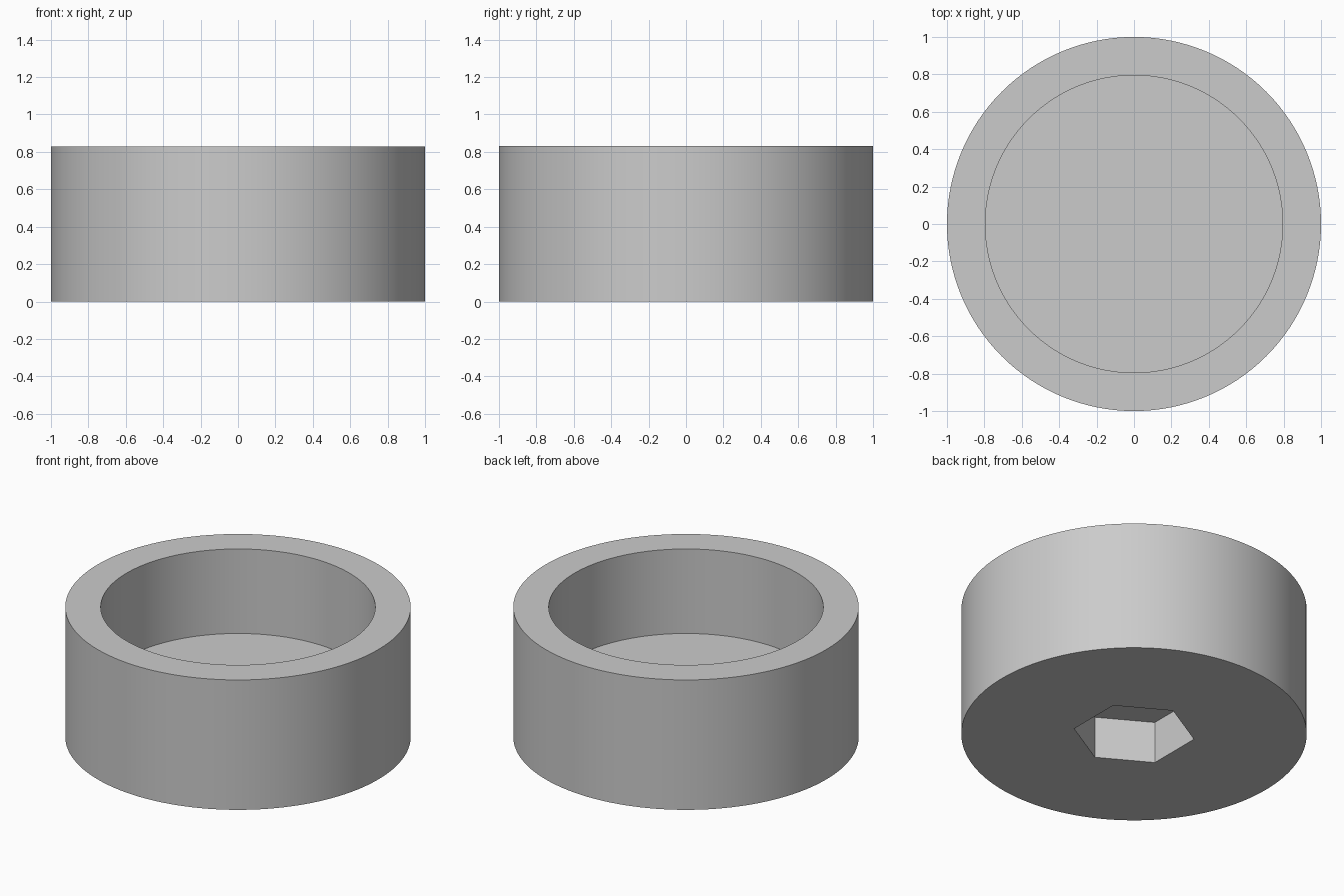
import bpy
import math

HEIGHT, FLOOR, HEX_DEPTH = 0.83, 0.29, 0.268

if "Cube" in bpy.data.objects:
    bpy.data.objects.remove(bpy.data.objects["Cube"], do_unlink=True)

# Single plain grey
grey = bpy.data.materials.new("plain_grey")
grey.use_nodes = True
colour = (0.6, 0.6, 0.6, 1)
grey.diffuse_color = colour
grey.node_tree.nodes["Principled BSDF"].inputs["Base Color"].default_value = colour


def prism(name, sides, radius, bottom, top, turn=0):
    """Upright prism between two heights."""
    bpy.ops.mesh.primitive_cylinder_add(
        vertices=sides, radius=radius, depth=top - bottom,
        location=(0, 0, (bottom + top) / 2), rotation=(0, 0, turn))
    obj = bpy.context.object
    obj.name = name
    obj.data.materials.append(grey)
    return obj


def cut(body, cutter):
    """Subtract the cutter from the body, then discard it."""
    cutter.hide_render = True
    mod = body.modifiers.new("recess", 'BOOLEAN')
    mod.operation = 'DIFFERENCE'
    mod.solver = 'EXACT'
    mod.object = cutter
    bpy.context.view_layer.objects.active = body
    bpy.ops.object.modifier_apply(modifier=mod.name)
    bpy.data.objects.remove(cutter, do_unlink=True)


# Round cup body
cup = prism("round_cup", 128, 1, 0, HEIGHT)

# Wide bore from above
cut(cup, prism("bore_cutter", 128, 0.795, FLOOR, HEIGHT + 0.2))

# Hexagonal socket from below, leaving a thin web under the bore
cut(cup, prism("socket_cutter", 6, 0.352, -0.2, HEX_DEPTH))

# Smooth walls, crisp rims
bpy.ops.object.select_all(action='DESELECT')
cup.select_set(True)
bpy.context.view_layer.objects.active = cup
bpy.ops.object.shade_smooth_by_angle(angle=math.radians(30))
